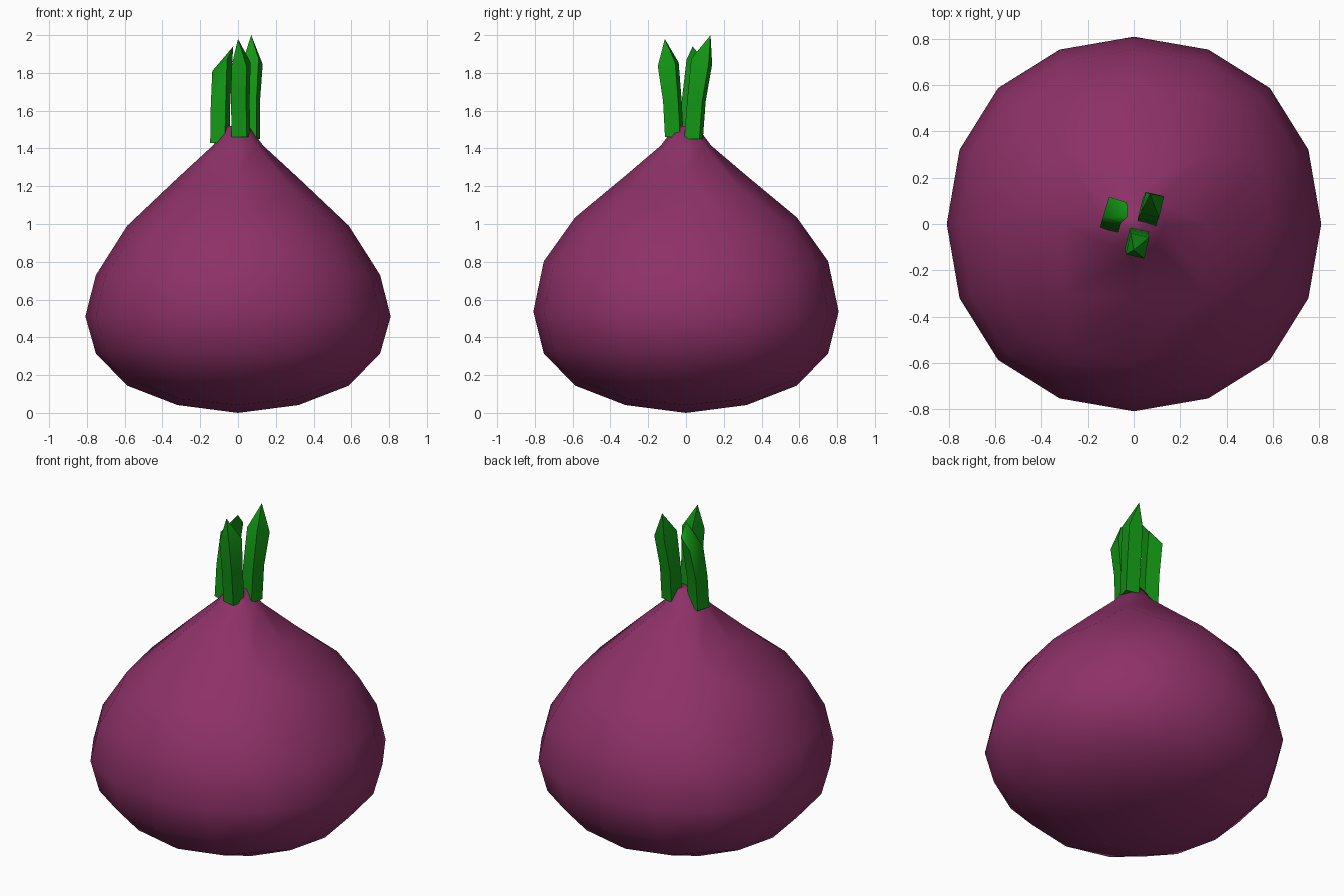
import bpy, bmesh, math
from mathutils import Vector

if "Cube" in bpy.data.objects:
    bpy.data.objects.remove(bpy.data.objects["Cube"])

def material(name, col):
    m = bpy.data.materials.new(name)
    m.diffuse_color = (*col, 1)
    m.use_nodes = True
    m.node_tree.nodes["Principled BSDF"].inputs["Base Color"].default_value = m.diffuse_color
    return m

purple = material("onion purple", (0.27, 0.031, 0.138))
green = material("leaf green", (0.006, 0.30, 0.007))

# Bulb: subdivided cube, rounded, with its height remapped to an onion outline
bpy.ops.mesh.primitive_cube_add(size=2)
bulb = bpy.context.object
bulb.name = "bulb"
sub = bulb.modifiers.new("round", 'SUBSURF')
sub.levels = 2
bpy.ops.object.modifier_apply(modifier=sub.name)

bm = bmesh.new()
bm.from_mesh(bulb.data)
R = 0.808
k = R / max(v.co.x for v in bm.verts)
KEYS = [(-.81, .005), (-.75, .05), (-.58, .155), (-.33, .315), (0, .53),
        (.33, .78), (.58, 1.01), (.75, 1.245), (.81, 1.5)]

def remap(z):
    for (a, za), (b, zb) in zip(KEYS, KEYS[1:]):
        if z <= b:
            return za + (zb - za) * max(0, (z - a) / (b - a))
    return KEYS[-1][1]

for v in bm.verts:
    x, y, z = v.co * k
    skew = (y * y - x * x) / (R * R)
    lift = 0.013 if abs(z) < .1 else (0.042 if z > 0 else 0)
    v.co = (x, y, remap(z) + lift * skew)

# Neck: open the crown and draw it up to a narrow tip
top = max(bm.verts, key=lambda v: v.co.z)
bmesh.ops.delete(bm, geom=[top], context='VERTS')
for radius, height in [(.135, 1.42), (.055, 1.525)]:
    edges = [e for e in bm.edges if e.is_boundary]
    ext = bmesh.ops.extrude_edge_only(bm, edges=edges)["geom"]
    for v in [g for g in ext if isinstance(g, bmesh.types.BMVert)]:
        a = math.atan2(v.co.y, v.co.x)
        v.co = (radius * math.cos(a), radius * math.sin(a), height)
rim = [e for e in bm.edges if e.is_boundary]
bmesh.ops.holes_fill(bm, edges=rim, sides=0)
low = min(v.co.z for v in bm.verts)
for v in bm.verts:
    v.co.z -= low
bmesh.ops.recalc_face_normals(bm, faces=bm.faces[:])
bm.to_mesh(bulb.data)
bm.free()
bulb.data.polygons.foreach_set("use_smooth", [True] * len(bulb.data.polygons))
bulb.data.materials.append(purple)

# Leaves: square bent shoots with slanted points
def leaf(name, path, tip, turn, slant=(0, 0)):
    bm = bmesh.new()
    rings = []
    for i, c in enumerate(path):
        ring = []
        for sx, sy in [(-1, -1), (1, -1), (1, 1), (-1, 1)]:
            h = 0.041
            x, y = sx * h, sy * h * (1.15 if i == 2 else 1)
            dx = x * math.cos(turn) - y * math.sin(turn)
            dy = x * math.sin(turn) + y * math.cos(turn)
            dz = (slant[0] * sx + slant[1] * sy) if i == 2 else 0
            ring.append(bm.verts.new(Vector(c) + Vector((dx, dy, dz))))
        rings.append(ring)
    for a, b in zip(rings, rings[1:]):
        for i in range(4):
            j = (i + 1) % 4
            bm.faces.new((a[i], a[j], b[j], b[i]))
    point = bm.verts.new(tip)
    for i in range(4):
        bm.faces.new((rings[-1][i], rings[-1][(i + 1) % 4], point))
    bm.faces.new(rings[0][::-1])
    bmesh.ops.recalc_face_normals(bm, faces=bm.faces[:])
    me = bpy.data.meshes.new(name)
    bm.to_mesh(me)
    bm.free()
    me.materials.append(green)
    ob = bpy.data.objects.new(name, me)
    bpy.context.collection.objects.link(ob)
    bpy.context.view_layer.objects.active = ob
    bpy.ops.object.select_all(action='DESELECT')
    ob.select_set(True)
    bpy.ops.object.shade_smooth_by_angle(angle=math.radians(50))

leaf("right_leaf", [(.066, .04, 1.45), (.067, .055, 1.65), (.08, .083, 1.86)],
     (.07, .13, 2.0), -.23, (0, -.015))
leaf("front_leaf", [(.016, -.062, 1.46), (.012, -.072, 1.65), (.016, -.094, 1.845)],
     (0, -.112, 1.98), -.23, (0, .01))
leaf("left_leaf", [(-.096, .012, 1.43), (-.093, .025, 1.62), (-.083, .06, 1.84)],
     (-.025, .035, 1.94), -.3, (.03, 0))
